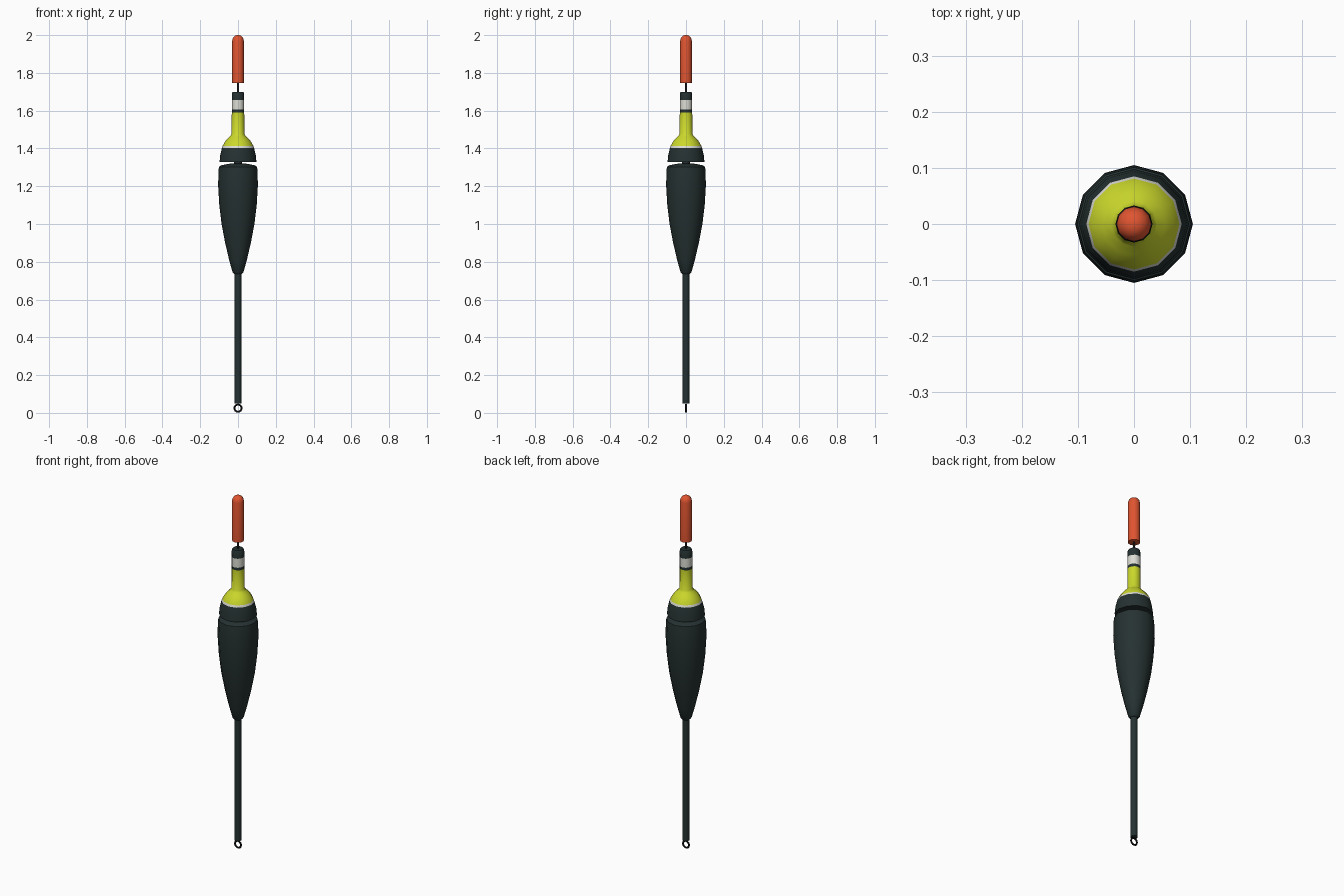
import bpy, bmesh, math

if "Cube" in bpy.data.objects:
    bpy.data.objects.remove(bpy.data.objects["Cube"])

SIDES = 12


def material(name, rgb):
    m = bpy.data.materials.new(name)
    m.diffuse_color = (*rgb, 1)
    m.use_nodes = True
    m.node_tree.nodes["Principled BSDF"].inputs["Base Color"].default_value = m.diffuse_color
    return m


DARK = material("dark green black", (0.019, 0.031, 0.031))
YELLOW = material("fluorescent yellow", (0.60, 0.69, 0.025))
WHITE = material("off white", (0.72, 0.72, 0.66))
RED = material("orange red", (0.74, 0.09, 0.03))
BLACK = material("wire black", (0.008, 0.008, 0.008))


def lathe(name, mats, profile):
    """Revolve (radius, z, material of the band above) points around z, with closed ends."""
    bm = bmesh.new()
    rings = []
    for r, z, _ in profile:
        rings.append([bm.verts.new((r * math.cos(2 * math.pi * i / SIDES),
                                    r * math.sin(2 * math.pi * i / SIDES), z))
                      for i in range(SIDES)])
    for k in range(len(rings) - 1):
        a, b = rings[k], rings[k + 1]
        for i in range(SIDES):
            j = (i + 1) % SIDES
            f = bm.faces.new((a[i], a[j], b[j], b[i]))
            f.material_index = profile[k][2]
    bm.faces.new(rings[0][::-1]).material_index = profile[0][2]
    bm.faces.new(rings[-1]).material_index = profile[-1][2]
    me = bpy.data.meshes.new(name)
    bm.to_mesh(me)
    bm.free()
    for m in mats:
        me.materials.append(m)
    ob = bpy.data.objects.new(name, me)
    bpy.context.collection.objects.link(ob)
    smooth(ob)
    return ob


def smooth(ob):
    bpy.ops.object.select_all(action='DESELECT')
    ob.select_set(True)
    bpy.context.view_layer.objects.active = ob
    bpy.ops.object.shade_smooth_by_angle(angle=math.radians(40))


# Line eye at the bottom, facing front
bpy.ops.mesh.primitive_torus_add(location=(0, 0, 0.025), rotation=(math.pi / 2, 0, 0),
                                 major_segments=16, minor_segments=6,
                                 major_radius=0.019, minor_radius=0.005)
eye = bpy.context.object
eye.name = "line_eye"
eye.data.materials.append(BLACK)
smooth(eye)

# Stem and tapered lower body
lathe("stem", [DARK], [(0.018, 0.05, 0), (0.018, 0.75, 0)])
lathe("lower_body", [DARK], [
    (0.020, 0.735, 0), (0.029, 0.745, 0), (0.047, 0.81, 0), (0.068, 0.90, 0),
    (0.087, 1.00, 0), (0.099, 1.10, 0), (0.105, 1.20, 0), (0.104, 1.27, 0),
    (0.101, 1.303, 0), (0.088, 1.311, 0), (0.04, 1.32, 0)])
lathe("core", [DARK], [(0.02, 1.30, 0), (0.02, 1.35, 0)])

# Upper cap and neck with painted bands
lathe("cap_and_neck", [DARK, WHITE, YELLOW], [
    (0.098, 1.327, 0), (0.094, 1.365, 0), (0.085, 1.403, 1), (0.081, 1.414, 2),
    (0.071, 1.433, 2), (0.056, 1.452, 2), (0.041, 1.466, 2), (0.034, 1.476, 2),
    (0.033, 1.59, 0), (0.033, 1.605, 1), (0.033, 1.656, 0), (0.032, 1.692, 0),
    (0.028, 1.70, 0)])

# Thin wire and rounded antenna tip
lathe("tip_wire", [BLACK], [(0.006, 1.69, 0), (0.006, 1.76, 0)])
lathe("antenna_tip", [RED], [
    (0.031, 1.746, 0), (0.031, 1.97, 0), (0.028, 1.983, 0), (0.021, 1.993, 0),
    (0.011, 1.999, 0), (0.002, 2.0, 0)])
